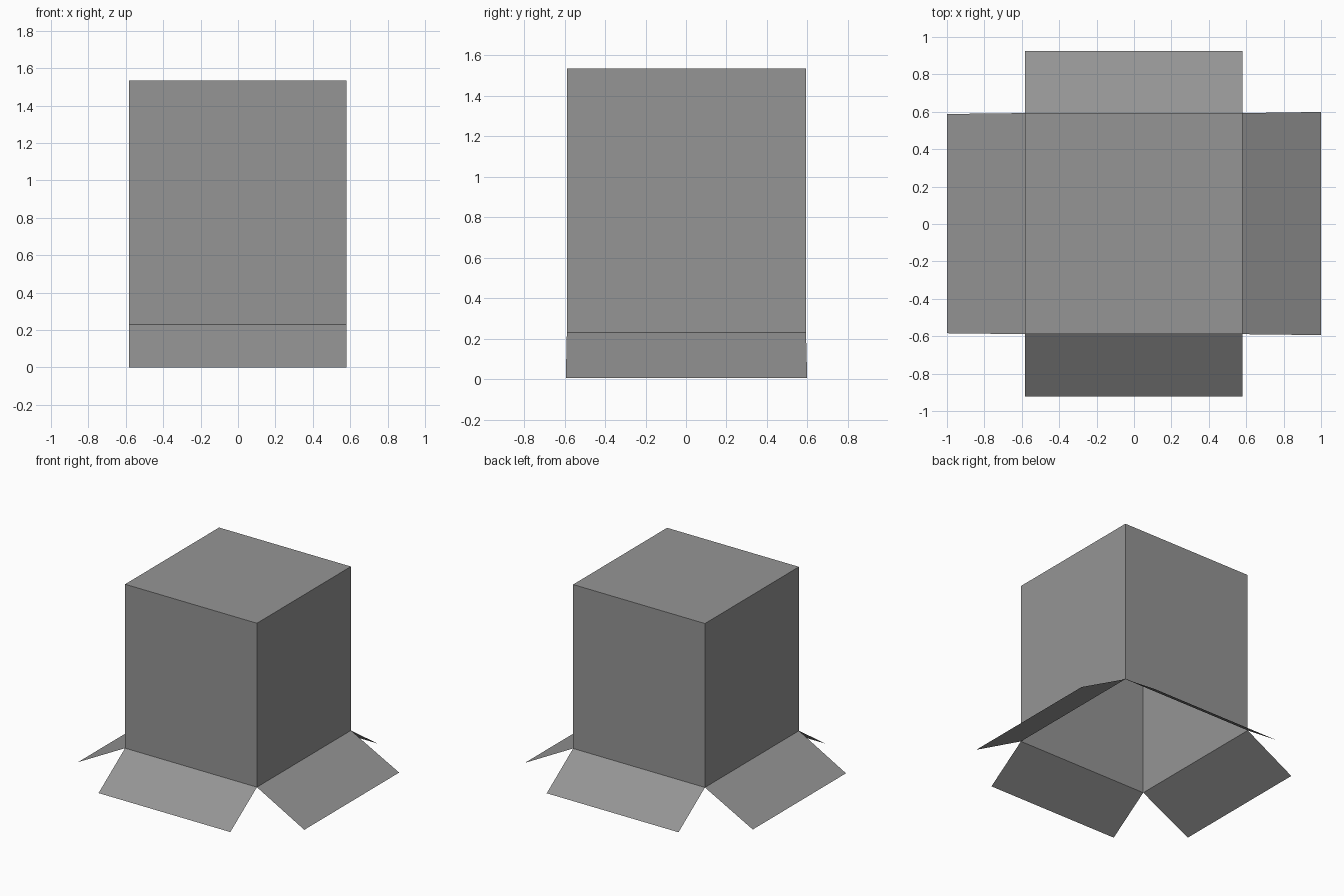
import bpy
import bmesh
from mathutils import Vector

default = bpy.data.objects.get("Cube")
if default:
    bpy.data.objects.remove(default, do_unlink=True)

# Plain grey card
card = bpy.data.materials.new("grey_card")
card.use_nodes = True
grey = (0.3, 0.3, 0.3, 1.0)
card.diffuse_color = grey
bsdf = card.node_tree.nodes["Principled BSDF"]
bsdf.inputs["Base Color"].default_value = grey
bsdf.inputs["Roughness"].default_value = 0.8

X0, X1 = -0.582, 0.579
Y0, Y1 = -0.589, 0.593
HINGE, TOP = 0.23, 1.535


def finish(name, bm):
    mesh = bpy.data.meshes.new(name)
    bm.to_mesh(mesh)
    bm.free()
    mesh.materials.append(card)
    obj = bpy.data.objects.new(name, mesh)
    bpy.context.collection.objects.link(obj)
    return obj


# Box body: thin walls and a closed top, open underneath
bm = bmesh.new()
bmesh.ops.create_cube(bm, size=1)
bmesh.ops.scale(bm, vec=(X1 - X0, Y1 - Y0, TOP - HINGE), verts=bm.verts)
bmesh.ops.translate(
    bm, vec=((X0 + X1) / 2, (Y0 + Y1) / 2, (HINGE + TOP) / 2), verts=bm.verts)
bm.normal_update()
underside = [f for f in bm.faces if f.normal.z < -0.5]
bmesh.ops.delete(bm, geom=underside, context="FACES")
body = finish("box_body", bm)


# Flaps: thin sheets folded outwards from the lower rim
def flap(name, hinge_a, hinge_b, outer_b, outer_a, drop=0.0):
    bm = bmesh.new()
    corners = [Vector((*p, HINGE)) for p in (hinge_a, hinge_b)]
    corners += [Vector((*p, drop)) for p in (outer_b, outer_a)]
    face = bm.faces.new([bm.verts.new(c) for c in corners])
    face.normal_update()
    if face.normal.z < 0:
        face.normal_flip()
    flap_obj = finish(name, bm)
    flap_obj.parent = body


flap("front_flap", (X0, Y0), (X1, Y0), (X1, -0.923), (X0, -0.923))
flap("back_flap", (X0, Y1), (X1, Y1), (X1, 0.925), (X0, 0.925))
flap("left_flap", (X1, Y0), (X1, Y1), (1, 0.599), (1, -0.594), 0.005)
flap("right_flap", (X0, Y0), (X0, Y1), (-1, 0.588), (-1, -0.584), 0.005)
